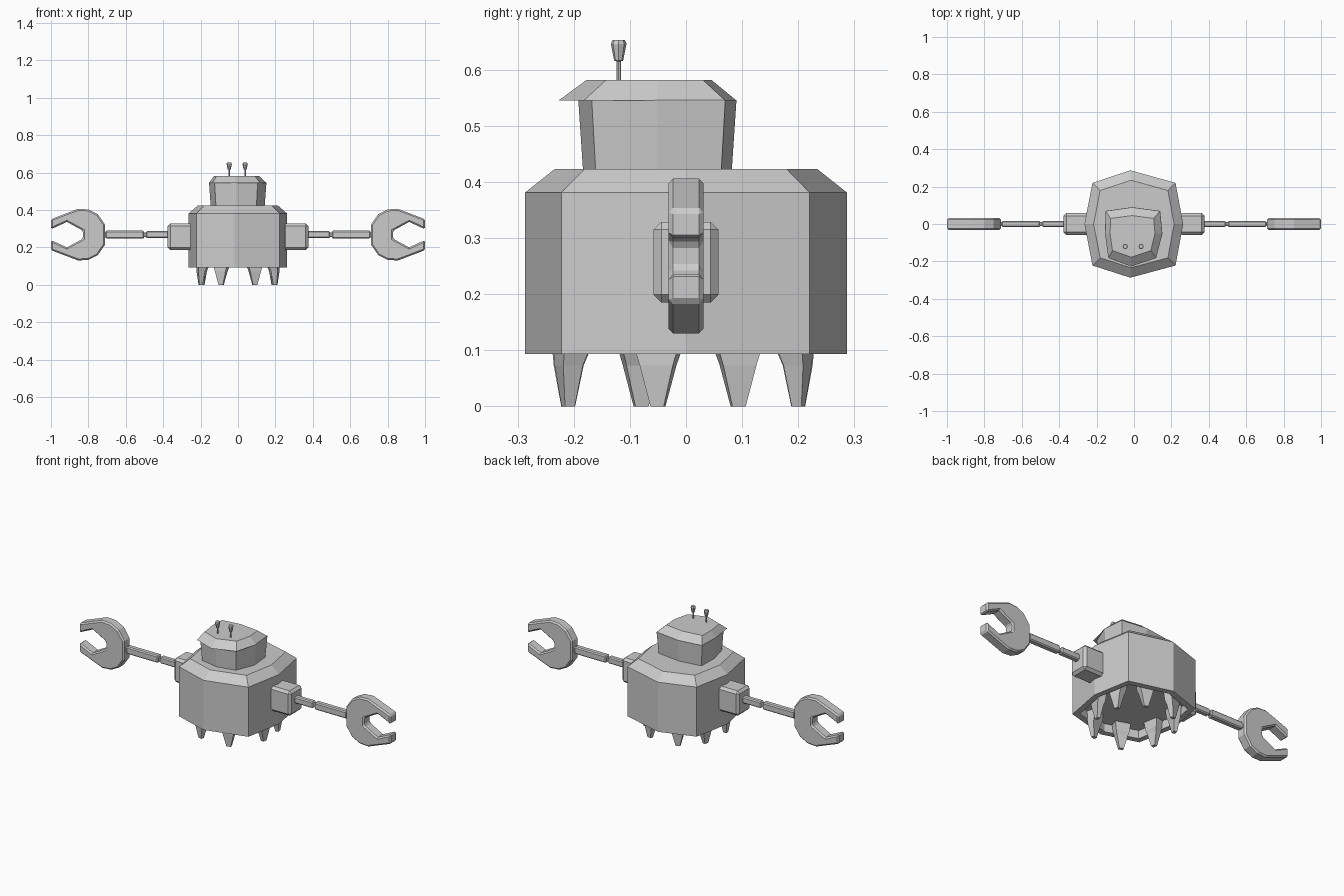
import bpy, bmesh, math
from mathutils import Vector

if "Cube" in bpy.data.objects:
    bpy.data.objects.remove(bpy.data.objects["Cube"])


def make(name, bm):
    bmesh.ops.recalc_face_normals(bm, faces=bm.faces)
    me = bpy.data.meshes.new(name)
    bm.to_mesh(me)
    bm.free()
    ob = bpy.data.objects.new(name, me)
    bpy.context.collection.objects.link(ob)
    return ob


def loft(name, rings):
    """Skin a stack of equal-length point rings and cap both ends."""
    bm = bmesh.new()
    vs = [[bm.verts.new(p) for p in r] for r in rings]
    n = len(rings[0])
    for a, b in zip(vs, vs[1:]):
        for i in range(n):
            j = (i + 1) % n
            bm.faces.new((a[i], a[j], b[j], b[i]))
    bm.faces.new(vs[0])
    bm.faces.new(vs[-1])
    return make(name, bm)


def bevel(ob, width):
    m = ob.modifiers.new("bevel", 'BEVEL')
    m.width = width
    m.segments = 1
    m.limit_method = 'ANGLE'
    m.angle_limit = math.radians(60)


def box(name, lo, hi, bev):
    ring = lambda x: [(x, lo[1], lo[2]), (x, hi[1], lo[2]), (x, hi[1], hi[2]), (x, lo[1], hi[2])]
    bevel(loft(name, [ring(lo[0]), ring(hi[0])]), bev)


def flat(pts, z, k=1.0, c=(0, 0)):
    return [(c[0] + (x - c[0]) * k, c[1] + (y - c[1]) * k, z) for x, y in pts]


# Body: hollow eight-sided drum with a sloped shoulder
octo = [(-.02, -.287), (.222, -.222), (.263, 0), (.222, .22),
        (-.02, .287), (-.222, .22), (-.265, 0), (-.222, -.222)]
loft("body", [flat(octo, .14, .88), flat(octo, .093, .88), flat(octo, .093),
              flat(octo, .381), flat(octo, .423, .815)])

# Legs: tapered claws, one under each body panel
feet = [(.09, -.21), (-.09, -.21), (.2, -.05), (-.2, -.08),
        (.19, .093), (-.19, .093), (.09, .2), (-.09, .2)]
normals = [(.26, -.97), (-.32, -.95), (.98, -.18), (-.98, -.18),
           (.98, .18), (-.98, .18), (.26, .97), (-.32, .95)]
for i, (f, d) in enumerate(zip(feet, normals)):
    out = Vector((d[0], d[1], 0)).normalized()
    side = Vector((-out.y, out.x, 0))
    foot = Vector((f[0], f[1], 0))
    rings = []
    # height, half width, inner offset, outer offset
    for z, w, a, b in ((.142, .042, -.03, .017), (.093, .036, -.026, .017),
                       (.073, .030, -.019, .017), (0, .012, -.009, .009)):
        rings.append([foot + side * s * w + out * o + Vector((0, 0, z))
                      for s, o in ((-1, a), (1, a), (1, b), (-1, b))])
    loft(f"leg_{i + 1}", rings)

# Head: tapered walls under a peaked cap
head = [(-.01, -.192), (.105, -.168), (.152, -.052), (.14, .07),
        (-.01, .09), (-.152, .07), (-.155, -.052), (-.125, -.168)]
loft("head", [flat(head, .42, .94, (-.005, -.05)), flat(head, .546, 1, (-.005, -.05))])
brim = [(-.015, -.227), (.118, -.182)] + head[2:7] + [(-.137, -.182)]
crown = [(-.015, -.177), (.09, -.142), (.112, -.05), (.105, .03),
         (-.01, .045), (-.125, .03), (-.128, -.05), (-.115, -.142)]
loft("cap", [flat(brim, .545), flat(crown, .582)])

# Antennae
for n, x in (("left", -.047), ("right", .038)):
    rings = [[(x + r * math.cos(t * math.pi / 4), -.12 + r * math.sin(t * math.pi / 4), z)
              for t in range(8)]
             for z, r in ((.575, .004), (.615, .004), (.616, .008), (.646, .014), (.653, .011))]
    loft(n + "_antenna", rings)

# Arms: shoulder block, two rods and an open-ended gripping claw on each side
half = [(.712, .055), (.75, .11), (.80, .135), (.855, .138), (1, .083),
        (1, .029), (.915, .068), (.83, .022)]
outline = half + [(x, -z) for x, z in reversed(half)]
zc = .268
for n, s in (("left", -1), ("right", 1)):
    box(n + "_shoulder", (s * .24, -.058, .185), (s * .376, .058, .329), .014)
    box(n + "_upper_rod", (s * .36, -.016, zc - .019), (s * .492, .016, zc + .019), .006)
    box(n + "_elbow", (s * .48, -.01, zc - .012), (s * .52, .01, zc + .012), .003)
    box(n + "_lower_rod", (s * .502, -.017, zc - .021), (s * .708, .017, zc + .021), .006)
    box(n + "_wrist", (s * .70, -.012, zc - .014), (s * .73, .012, zc + .014), .003)
    # Claw plate with chamfered rims
    claw = loft(n + "_claw", [[(s * x, y, z + zc) for x, z in outline] for y in (-.031, .031)])
    bevel(claw, .008)
